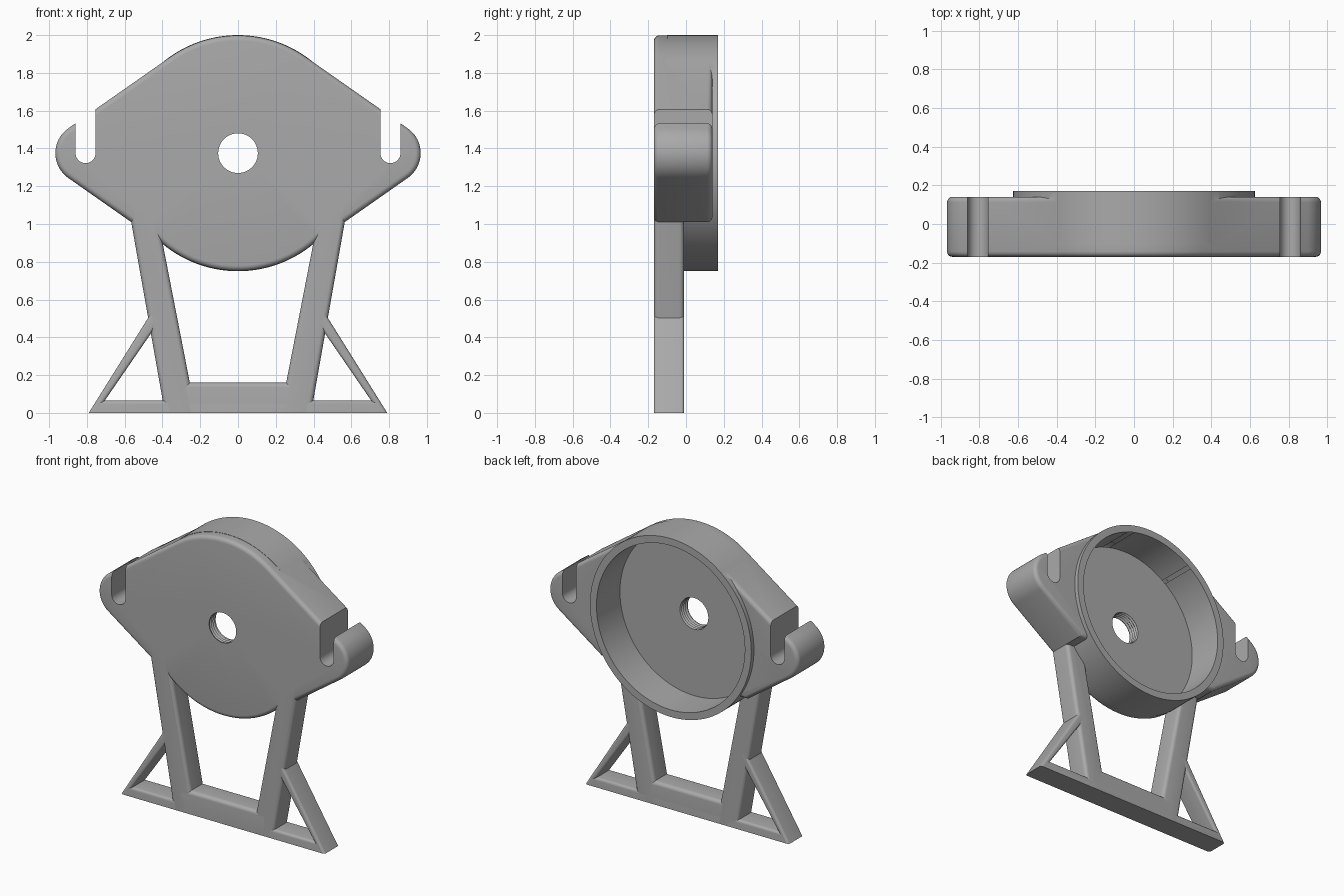
import bpy
import bmesh
from math import sin, cos, asin, pi, radians
from mathutils import Matrix, Vector

if "Cube" in bpy.data.objects:
    bpy.data.objects.remove(bpy.data.objects["Cube"])

# Main dimensions
FRONT, BACK, PLATE_BACK, STAND_BACK = -0.17, 0.17, 0.14, -0.01
CZ, R = 1.375, 0.625            # drum centre height and radius
EAR_X, EAR_R = 0.807, 0.16      # slotted ear centre and radius
FLOOR_Y = -0.09                 # bottom of the round recess

grey = bpy.data.materials.new("plain grey")
grey.use_nodes = True
grey.diffuse_color = (0.4, 0.4, 0.4, 1)
grey.node_tree.nodes["Principled BSDF"].inputs["Base Color"].default_value = (0.4, 0.4, 0.4, 1)


def finish(name, bm):
    bmesh.ops.recalc_face_normals(bm, faces=bm.faces)
    mesh = bpy.data.meshes.new(name)
    bm.to_mesh(mesh)
    bm.free()
    mesh.materials.append(grey)
    obj = bpy.data.objects.new(name, mesh)
    bpy.context.collection.objects.link(obj)
    return obj


def prism(name, outline, y0, y1, round_size=0, sharp_sides=()):
    """Extrude an (x, z) outline along y, rounding the rims of chosen sides."""
    bm = bmesh.new()
    n = len(outline)
    front = [bm.verts.new((x, y0, z)) for x, z in outline]
    back = [bm.verts.new((x, y1, z)) for x, z in outline]
    bm.faces.new(front)
    bm.faces.new(back[::-1])
    rims = []
    for i in range(n):
        j = (i + 1) % n
        bm.faces.new((front[i], back[i], back[j], front[j]))
        if i not in sharp_sides:
            rims += [bm.edges.get((v[i], v[j])) for v in (front, back)]
    bmesh.ops.recalc_face_normals(bm, faces=bm.faces)
    if round_size:
        bmesh.ops.bevel(bm, geom=rims, offset=round_size, segments=5,
                        profile=0.5, affect='EDGES', clamp_overlap=True)
    return finish(name, bm)


def arc(cx, cz, r, a0, a1, n):
    return [(cx + r * cos(a0 + (a1 - a0) * i / n),
             cz + r * sin(a0 + (a1 - a0) * i / n)) for i in range(n + 1)]


def lathe(name, profile, steps=128):
    """Revolve (radius, y) points about the drum axis."""
    bm = bmesh.new()
    verts = [bm.verts.new((r, y, CZ)) for r, y in profile]
    edges = [bm.edges.new(p) for p in zip(verts, verts[1:])]
    bmesh.ops.spin(bm, geom=verts + edges, cent=(0, 0, CZ), axis=(0, 1, 0),
                   angle=2 * pi, steps=steps, use_duplicate=False)
    bmesh.ops.remove_doubles(bm, verts=bm.verts, dist=0.0001)
    return finish(name, bm)


def combine(target, other, operation):
    mod = target.modifiers.new(operation, 'BOOLEAN')
    mod.operation, mod.object, mod.solver = operation, other, 'EXACT'
    bpy.context.view_layer.objects.active = target
    bpy.ops.object.modifier_apply(modifier=mod.name)
    bpy.data.objects.remove(other)


def mirrored(points):
    return [(-x, z) for x, z in reversed(points)]


# Housing plate: round centre joined by tangents to an ear on each side
r = R - 0.002
tilt = asin((r - EAR_R) / EAR_X)
up = pi / 2 - tilt
step_z, step_x = 1.01, 0.565
low = asin((step_z - CZ) / r)
half = arc(0, CZ, r, -pi / 2, low, 32)[1:]
half += [(step_x, step_z)]
half += arc(EAR_X, CZ, EAR_R, -up, up, 24)
half += arc(0, CZ, r, up, pi / 2, 20)[:-1]
outline = [(0, CZ - r)] + half + [(0, CZ + r)] + mirrored(half)
housing = prism("housing", outline, FRONT, PLATE_BACK, 0.028)

# Drum rim standing proud of the plate at the back
combine(housing, lathe("drum", [(0, -0.1), (R, -0.1), (R, BACK), (0, BACK)]), 'UNION')

# Splayed legs
leg = [(0.224, 0), (0.387, 0), (0.581, 1.1), (0.438, 1.1)]
for pts in (leg, mirrored(leg)):
    sharp = [i for i in range(4) if abs(pts[i][1] - pts[(i + 1) % 4][1]) < 0.001]
    combine(housing, prism("leg", pts, FRONT, STAND_BACK, 0.025, sharp), 'UNION')

# Round recess, opening at the back
inner = R - 0.05
combine(housing, lathe("recess", [(0, FLOOR_Y), (inner, FLOOR_Y), (inner, 0.3), (0, 0.3)]),
        'DIFFERENCE')

# Threaded centre hole
thread = [(0, -0.3), (0.105, -0.3), (0.105, FRONT + 0.005)]
for i in range(4):
    y = FRONT + 0.005 + i * 0.02
    thread += [(0.115, y + 0.01), (0.105, y + 0.02)]
thread += [(0.105, 0), (0, 0)]
combine(housing, lathe("thread", thread, 48), 'DIFFERENCE')

# Open slots in the ears
for side in (-1, 1):
    slot = arc(side * EAR_X, CZ, 0.053, pi, 2 * pi, 16)
    slot += [(slot[-1][0], 1.8), (slot[0][0], 1.8)]
    combine(housing, prism("slot", slot, -0.3, 0.3), 'DIFFERENCE')

# Base: long foot bar with a thicker middle
foot = prism("foot_bar", [(-0.79, 0), (0.79, 0), (0.749, 0.065), (-0.749, 0.065)],
             FRONT, STAND_BACK, 0.018, (0,))
cross = prism("cross_bar", [(-0.32, 0), (0.32, 0), (0.32, 0.16), (-0.32, 0.16)],
              FRONT, STAND_BACK, 0.025, (0, 1, 3))

# Diagonal side braces
brace = [(0.75, 0), (0.79, 0), (0.44, 0.56), (0.42, 0.48)]
braces = []
for name, pts in (("left_brace", brace), ("right_brace", mirrored(brace))):
    sharp = [i for i in range(4)
             if (Vector(pts[i]) - Vector(pts[(i + 1) % 4])).length < 0.1]
    braces.append(prism(name, pts, FRONT, STAND_BACK, 0.016, sharp))

# Smooth rounded edges, crisp corners
for obj in [housing, foot, cross] + braces:
    bpy.ops.object.select_all(action='DESELECT')
    obj.select_set(True)
    bpy.context.view_layer.objects.active = obj
    bpy.ops.object.shade_smooth_by_angle(angle=radians(30))
